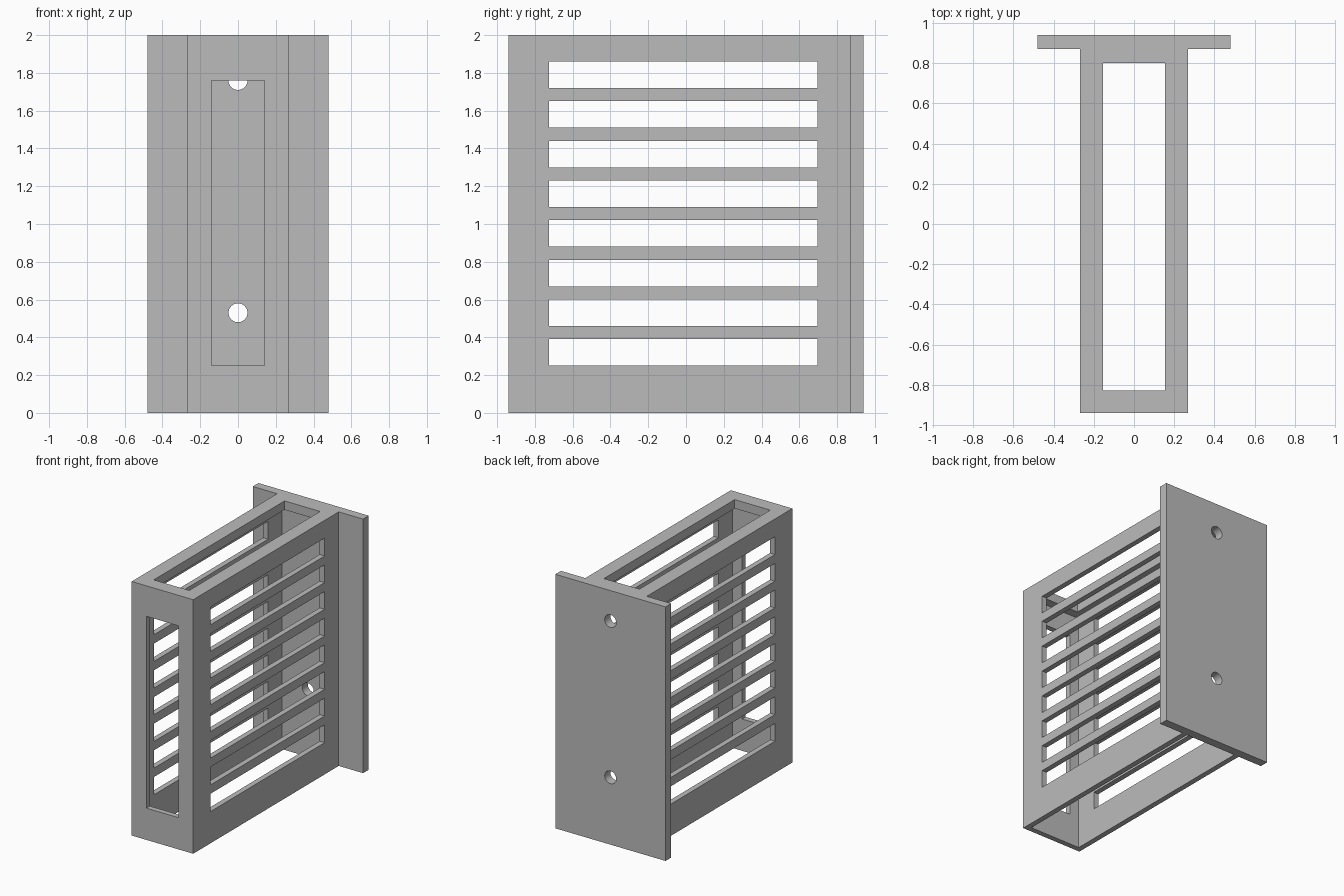
import bpy, bmesh
from math import radians

default = bpy.data.objects.get("Cube")
if default:
    bpy.data.objects.remove(default, do_unlink=True)

grey = bpy.data.materials.new("plain grey")
grey.use_nodes = True
colour = (0.5, 0.5, 0.5, 1)
grey.diffuse_color = colour
grey.node_tree.nodes["Principled BSDF"].inputs["Base Color"].default_value = colour

HEIGHT = 2.0
BODY = 0.268          # half width of the housing
PLATE = 0.48          # half width of the mounting plate
FRONT, BACK = -0.94, 0.94
STEP = 0.07           # plate thickness, lip depth, gap between slots
WALL = 0.043          # housing wall thickness
INNER = BODY - WALL
PLATE_FACE = BACK - STEP


def add_object(name, bm):
    bmesh.ops.recalc_face_normals(bm, faces=bm.faces)
    mesh = bpy.data.meshes.new(name)
    bm.to_mesh(mesh)
    bm.free()
    mesh.materials.append(grey)
    obj = bpy.data.objects.new(name, mesh)
    bpy.context.collection.objects.link(obj)
    return obj


def prism(name, outline, z0, z1):
    bm = bmesh.new()
    face = bm.faces.new([bm.verts.new((x, y, z0)) for x, y in outline])
    grown = bmesh.ops.extrude_face_region(bm, geom=[face])["geom"]
    tops = [v for v in grown if isinstance(v, bmesh.types.BMVert)]
    bmesh.ops.translate(bm, verts=tops, vec=(0, 0, z1 - z0))
    return add_object(name, bm)


def box(name, half_x, y0, y1, z0, z1):
    outline = [(-half_x, y0), (half_x, y0), (half_x, y1), (-half_x, y1)]
    return prism(name, outline, z0, z1)


def cut(target, cutter):
    cutter.hide_render = True
    mod = target.modifiers.new("cut", 'BOOLEAN')
    mod.operation = 'DIFFERENCE'
    mod.solver = 'EXACT'
    mod.object = cutter
    bpy.context.view_layer.objects.active = target
    bpy.ops.object.modifier_apply(modifier=mod.name)
    bpy.data.objects.remove(cutter, do_unlink=True)


# T-shaped housing with its mounting plate across the back
right_half = [(BODY, FRONT), (BODY, PLATE_FACE), (PLATE, PLATE_FACE), (PLATE, BACK)]
left_half = [(-x, y) for x, y in reversed(right_half)]
housing = prism("vented_housing", right_half + left_half, 0, HEIGHT)

# Cavity, open at the bottom, with a lip around the top opening
cut(housing, box("cavity_cutter", INNER, FRONT + WALL, PLATE_FACE, -0.1, HEIGHT - STEP))
cut(housing, box("top_cutter", INNER - STEP, FRONT + WALL + STEP,
                 PLATE_FACE - STEP, 1.5, HEIGHT + 0.1))

# Front window
cut(housing, box("window_cutter", 0.14, FRONT - 0.1, FRONT + 0.1, 0.25, 1.76))

# Long slots through both sides
for i in range(8):
    z = 0.25 + i * 3 * STEP
    cut(housing, box("slot_cutter", 0.4, -0.725, 0.695, z, z + 2 * STEP))

# Round screw holes through the plate
for z in (0.53, 1.76):
    bpy.ops.mesh.primitive_cylinder_add(vertices=32, radius=0.05, depth=0.3,
                                        location=(0, BACK, z),
                                        rotation=(radians(90), 0, 0))
    cut(housing, bpy.context.object)

# Smooth hole walls, crisp edges elsewhere
bpy.ops.object.select_all(action='DESELECT')
housing.select_set(True)
bpy.context.view_layer.objects.active = housing
bpy.ops.object.shade_smooth_by_angle(angle=radians(30))
